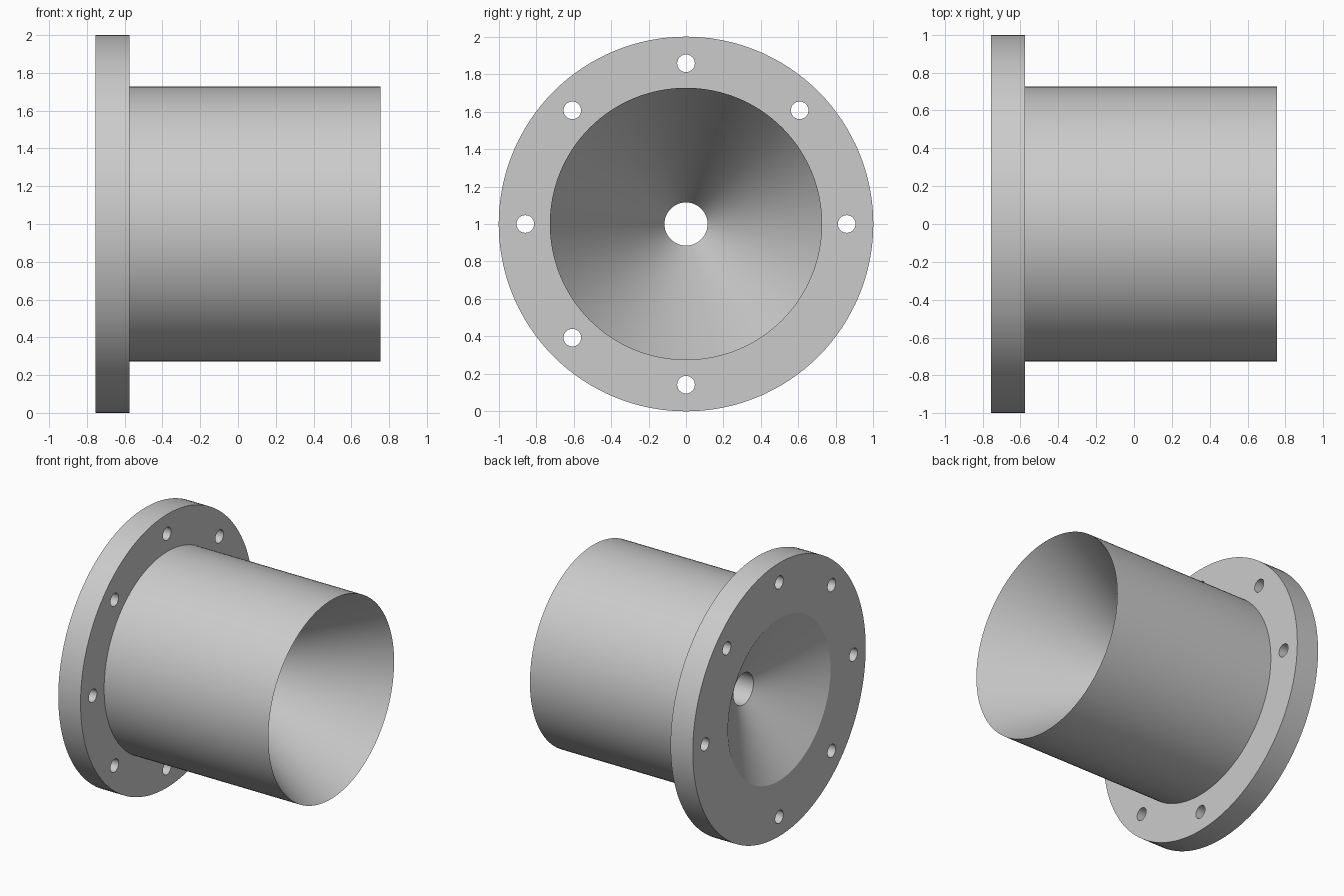
import bpy
import bmesh
from math import cos, sin, pi, radians
from mathutils import Vector

cube = bpy.data.objects.get("Cube")
if cube:
    bpy.data.objects.remove(cube, do_unlink=True)

CENTRE = Vector((0, 0, 1))
SEGMENTS = 128

grey = bpy.data.materials.new("plain_grey")
grey.use_nodes = True
grey.diffuse_color = (0.6, 0.6, 0.6, 1)
grey.node_tree.nodes["Principled BSDF"].inputs["Base Color"].default_value = (0.6, 0.6, 0.6, 1)


def lathe(name, profile, centre, segments):
    """Turn a closed (x, radius) profile around the x axis."""
    bm = bmesh.new()
    ring = [bm.verts.new((x, 0, r)) for x, r in profile]
    edges = [bm.edges.new((ring[i - 1], ring[i])) for i in range(len(ring))]
    bmesh.ops.spin(bm, geom=ring + edges, cent=(0, 0, 0), axis=(1, 0, 0),
                   angle=2 * pi, steps=segments)
    bmesh.ops.remove_doubles(bm, verts=bm.verts, dist=0.0001)
    bmesh.ops.recalc_face_normals(bm, faces=bm.faces)
    mesh = bpy.data.meshes.new(name)
    bm.to_mesh(mesh)
    bm.free()
    mesh.materials.append(grey)
    obj = bpy.data.objects.new(name, mesh)
    obj.location = centre
    bpy.context.collection.objects.link(obj)
    return obj


# Flanged barrel with a rear cone, a short throat and a flared funnel
BACK, STEP, FRONT = -0.755, -0.575, 0.755
body = lathe("flanged_nozzle", [
    (BACK, 0.593), (BACK, 1.0), (STEP, 1.0), (STEP, 0.727),
    (FRONT, 0.727), (-0.3, 0.115), (-0.465, 0.115),
], CENTRE, SEGMENTS)

# Eight bolt holes through the flange, cut by one set of cylinders
bm = bmesh.new()
for i in range(8):
    a = i * pi / 4
    made = bmesh.ops.create_cone(bm, cap_ends=True, segments=32, radius1=0.047,
                                 radius2=0.047, depth=0.4)["verts"]
    for v in made:
        x, y, z = v.co
        v.co = (z + (BACK + STEP) / 2, y + 0.858 * cos(a), x + 0.858 * sin(a))
bmesh.ops.recalc_face_normals(bm, faces=bm.faces)
cutter_mesh = bpy.data.meshes.new("bolt_hole_cutter")
bm.to_mesh(cutter_mesh)
bm.free()
cutter_mesh.materials.append(grey)
cutter = bpy.data.objects.new("bolt_hole_cutter", cutter_mesh)
cutter.location = CENTRE
cutter.hide_render = True
bpy.context.collection.objects.link(cutter)

cut = body.modifiers.new("bolt_holes", 'BOOLEAN')
cut.operation = 'DIFFERENCE'
cut.solver = 'EXACT'
cut.object = cutter

bpy.ops.object.select_all(action='DESELECT')
body.select_set(True)
bpy.context.view_layer.objects.active = body
bpy.ops.object.modifier_apply(modifier=cut.name)
bpy.data.objects.remove(cutter, do_unlink=True)

# Smooth round walls, crisp rims
bpy.ops.object.shade_smooth_by_angle(angle=radians(25))
